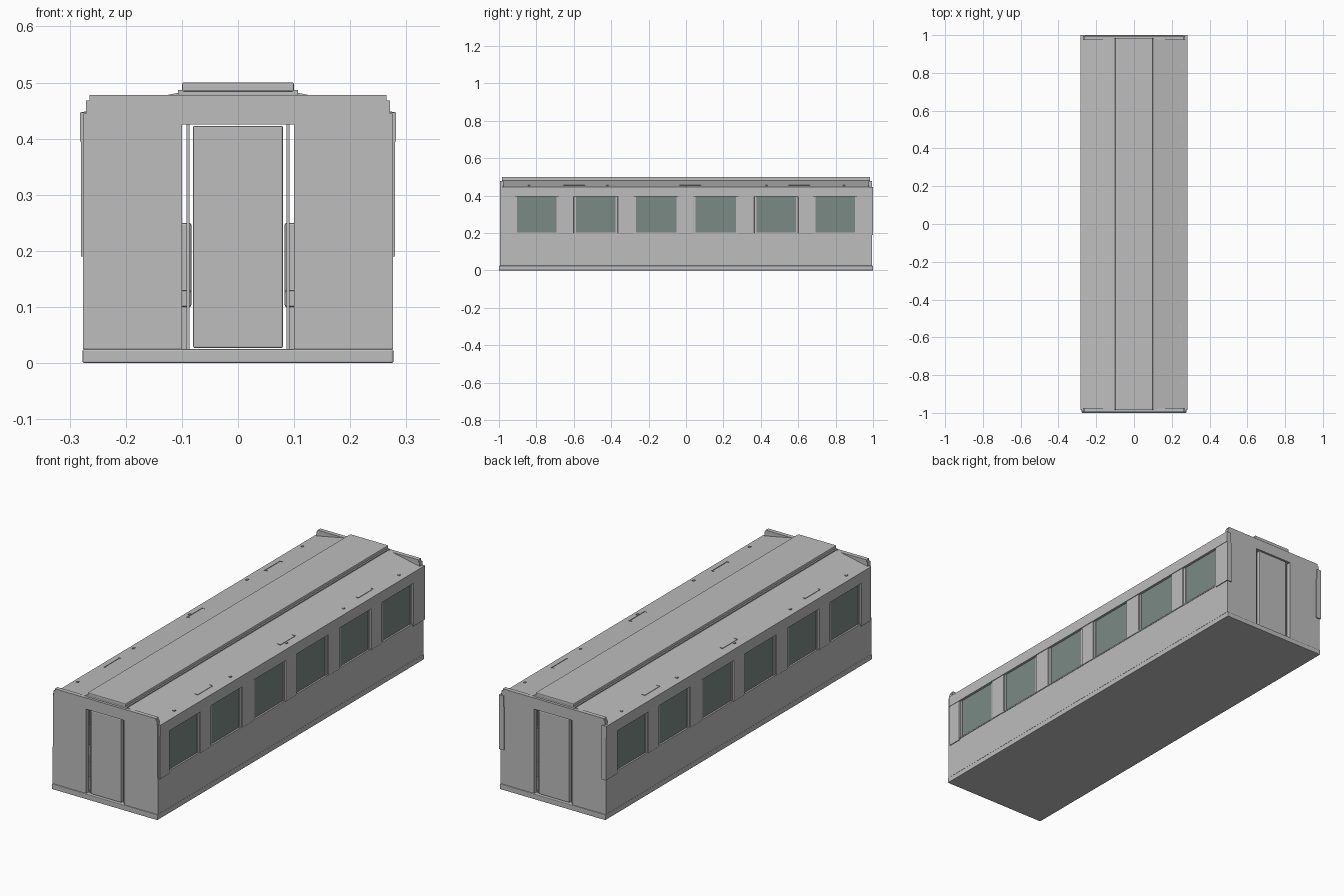
import bpy, bmesh

if "Cube" in bpy.data.objects:
    bpy.data.objects.remove(bpy.data.objects["Cube"])


def material(name, rgb):
    m = bpy.data.materials.new(name)
    m.diffuse_color = (*rgb, 1)
    m.use_nodes = True
    m.node_tree.nodes["Principled BSDF"].inputs["Base Color"].default_value = m.diffuse_color
    return m


GREY = material("light grey", (0.51, 0.51, 0.51))
GLASS = material("tinted glass", (0.195, 0.255, 0.232))


def finish(name, bm, mat, bevel=0.0):
    bmesh.ops.recalc_face_normals(bm, faces=bm.faces)
    me = bpy.data.meshes.new(name)
    bm.to_mesh(me)
    bm.free()
    ob = bpy.data.objects.new(name, me)
    bpy.context.collection.objects.link(ob)
    me.materials.append(mat)
    if bevel:
        mod = ob.modifiers.new("rounded edges", 'BEVEL')
        mod.width, mod.segments = bevel, 2
    return ob


def box(name, x, y, z, mat=GREY, bevel=0.0):
    """Box from (min, max) pairs."""
    bm = bmesh.new()
    bmesh.ops.create_cube(bm, size=1)
    for v in bm.verts:
        v.co = [(a + b) / 2 + c * (b - a) for c, (a, b) in zip(v.co, (x, y, z))]
    return finish(name, bm, mat, bevel)


def side_box(name, s, x, y, z, mat=GREY, bevel=0.0):
    """Box mirrored across the centre line by s."""
    return box(name, tuple(sorted((s * x[0], s * x[1]))), y, z, mat, bevel)


def prism(name, half, y0, y1):
    """Extrude a profile (right half given in order) along y."""
    pts = half + [(-x, z) for x, z in reversed(half)]
    bm = bmesh.new()
    face = bm.faces.new([bm.verts.new((x, y0, z)) for x, z in pts])
    new = bmesh.ops.extrude_face_region(bm, geom=[face])["geom"]
    bmesh.ops.translate(bm, vec=(0, y1 - y0, 0),
                        verts=[v for v in new if isinstance(v, bmesh.types.BMVert)])
    return finish(name, bm, GREY)


# Floor slab
box("floor", (-0.277, 0.277), (-1, 1), (0, 0.025), bevel=0.003)

# Sloped roof shell and raised centre panel
prism("roof", [(0.1, 0.468), (0.27, 0.436), (0.28, 0.447), (0.106, 0.482)], -0.98, 0.98)
box("roof_panel_base", (-0.107, 0.107), (-0.983, 0.983), (0.478, 0.487))
box("roof_panel", (-0.1, 0.1), (-0.985, 0.985), (0.484, 0.5), bevel=0.003)

# End walls with a doorway and stepped corners, doors and door jambs
END = [(0.1, 0.425), (0.1, 0.025), (0.275, 0.025), (0.275, 0.445),
       (0.271, 0.445), (0.271, 0.468), (0.265, 0.468), (0.265, 0.478)]
for e in (-1, 1):
    prism("end_wall", END, *sorted((e * 0.975, e * 0.995)))
    box("door", (-0.08, 0.08), sorted((e * 0.972, e * 0.99)), (0.027, 0.423), bevel=0.003)
    for s in (-1, 1):
        side_box("door_jamb", s, (0.086, 0.092), sorted((e * 0.972, e * 0.982)), (0.025, 0.425))

# Window openings along y, mirrored front to back
half_openings = [(0.04, 0.28), (0.365, 0.6), (0.68, 0.915)]
openings = [(-b, -a) for a, b in reversed(half_openings)] + half_openings

for s in (-1, 1):
    # Side wall below the windows and header above
    side_box("lower_side_wall", s, (0.258, 0.276), (-0.995, 0.995), (0.025, 0.2))
    side_box("window_header", s, (0.258, 0.282), (-0.985, 1.0), (0.395, 0.447))

    # Pillars between the windows and corner panels
    for (_, a), (b, _) in zip(openings, openings[1:]):
        side_box("window_pillar", s, (0.255, 0.28), (a, b), (0.197, 0.395), bevel=0.002)
    side_box("front_corner_panel", s, (0.255, 0.28), (-0.985, -0.915), (0.19, 0.395))
    side_box("rear_corner_panel", s, (0.255, 0.28), (0.915, 1.0), (0.19, 0.395))

    # Panes, upright frames and sills
    for a, b in openings:
        side_box("window_pane", s, (0.264, 0.27), (a, b), (0.2, 0.395), GLASS)
        for y in ((a, a + 0.012), (b - 0.012, b)):
            side_box("window_frame", s, (0.258, 0.273), y, (0.2, 0.395))
        side_box("window_sill", s, (0.258, 0.278), (a, b), (0.196, 0.202))

        # Seat pair behind each window
        mid = (a + b) / 2
        side_box("seat_base", s, (0.09, 0.25), (mid - 0.05, mid + 0.05), (0.025, 0.1))
        side_box("seat_cushion", s, (0.083, 0.25), (mid - 0.06, mid + 0.06), (0.1, 0.13), bevel=0.004)
        side_box("seat_back", s, (0.083, 0.25), (mid + 0.04, mid + 0.065), (0.11, 0.25), bevel=0.004)

    # Small clips and studs along the roof edge
    for y in (-0.598, 0.022, 0.605):
        side_box("roof_clip", s, (0.243, 0.246), (y - 0.057, y + 0.057), (0.445, 0.456))
        for d in (-0.057, 0.055):
            side_box("roof_clip_end", s, (0.23, 0.246), (y + d, y + d + 0.002), (0.445, 0.4575))
    for y in (-0.84, -0.42, 0.0, 0.43, 0.845):
        side_box("roof_stud", s, (0.248, 0.258), (y - 0.005, y + 0.005), (0.44, 0.456))
